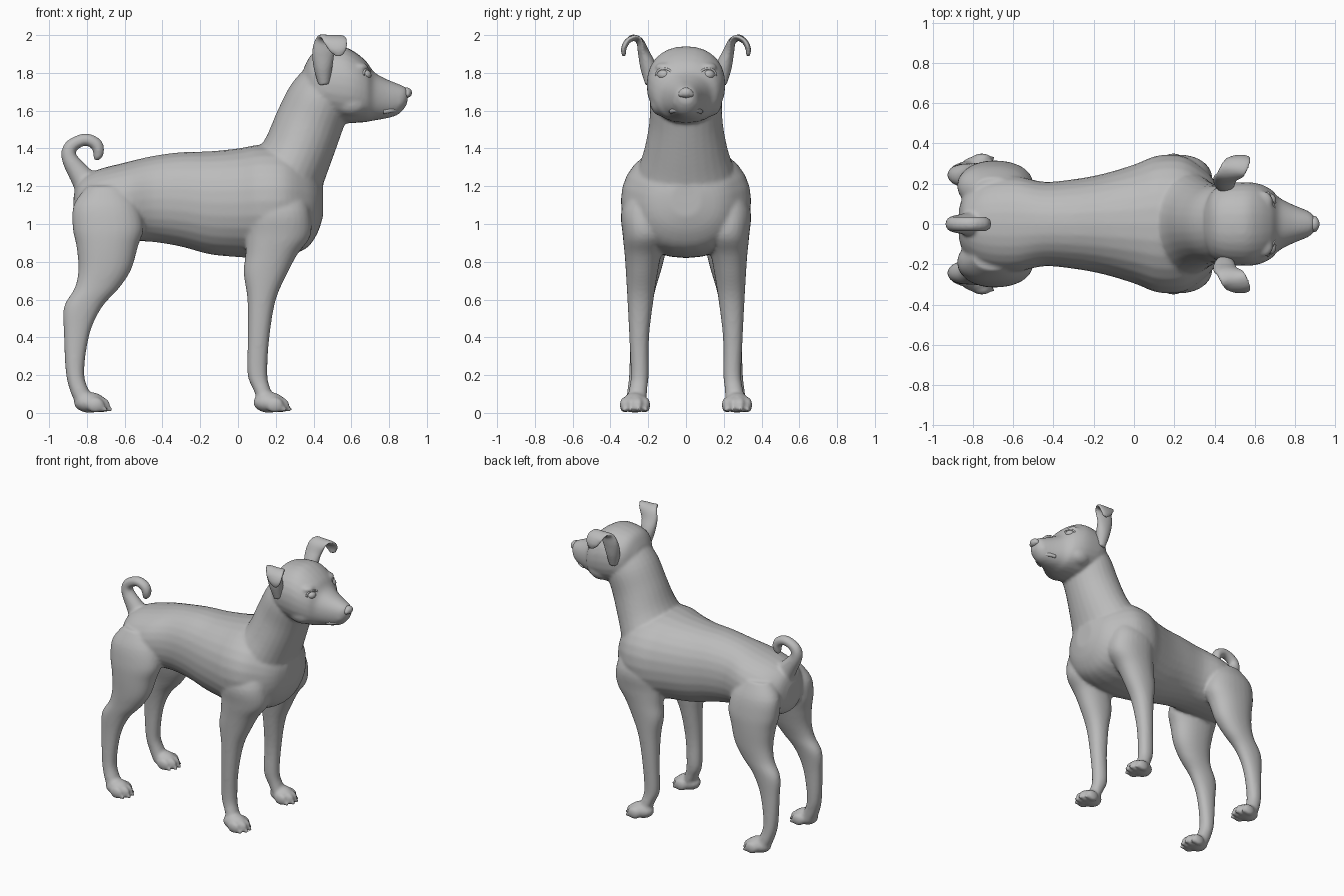
import bpy
import bmesh
import math
from mathutils import Vector, Matrix

default_cube = bpy.data.objects.get("Cube")
if default_cube:
    bpy.data.objects.remove(default_cube, do_unlink=True)

coat = bpy.data.materials.new("plain grey")
coat.use_nodes = True
GREY = (0.5, 0.5, 0.5, 1)
coat.diffuse_color = GREY
coat.node_tree.nodes["Principled BSDF"].inputs["Base Color"].default_value = GREY

X, Y, Z = Vector((1, 0, 0)), Vector((0, 1, 0)), Vector((0, 0, 1))


def refine(stations, steps=4):
    """Catmull-Rom interpolation of every number in the stations."""
    result = []
    last = len(stations) - 1
    for i in range(last):
        a, b = stations[max(i - 1, 0)], stations[i]
        c, d = stations[i + 1], stations[min(i + 2, last)]
        for s in range(steps):
            t = s / steps
            result.append([q + t / 2 * (r - p + t * (2 * p - 5 * q + 4 * r - w + t * (3 * (q - r) + w - p)))
                           for p, q, r, w in zip(a, b, c, d)])
    result.append(list(stations[last]))
    return result


def loft(bm, rings, roundness=2.0, sides=28):
    """Skin closed rings given as (centre, half axis u, half axis v)."""
    part = bmesh.new()
    loops = []
    power = 2 / roundness
    for centre, u, v in rings:
        loop = []
        for k in range(sides):
            c, s = (f(math.tau * k / sides) for f in (math.cos, math.sin))
            c, s = (math.copysign(abs(w) ** power, w) for w in (c, s))
            loop.append(part.verts.new(centre + u * c + v * s))
        loops.append(loop)
    for low, high in zip(loops, loops[1:]):
        for k in range(sides):
            n = (k + 1) % sides
            part.faces.new((low[k], low[n], high[n], high[k]))
    part.faces.new(loops[0])
    part.faces.new(loops[-1])
    merge(bm, part)


def merge(bm, part):
    bmesh.ops.recalc_face_normals(part, faces=part.faces)
    mesh = bpy.data.meshes.new("temporary")
    part.to_mesh(mesh)
    part.free()
    bm.from_mesh(mesh)
    bpy.data.meshes.remove(mesh)


def along_x(bm, stations, roundness=2.0):
    """Stations: x, bottom, top, half width."""
    loft(bm, [(Vector((x, 0, (lo + hi) / 2)), Z * (hi - lo) / 2, Y * w)
              for x, lo, hi, w in refine(stations)], roundness)


def along_z(bm, stations, side):
    """Stations: z, back, front, inner, outer."""
    loft(bm, [(Vector(((a + b) / 2, side * (c + d) / 2, z)), X * (b - a) / 2, Y * (d - c) / 2)
              for z, a, b, c, d in refine(stations)], 2.2)


def tube(bm, stations, across=Y):
    """Stations: x, y, z, half width along 'across', half thickness."""
    pts = refine(stations)
    rings = []
    for i, (x, y, z, w, t) in enumerate(pts):
        before, after = pts[max(i - 1, 0)], pts[min(i + 1, len(pts) - 1)]
        tangent = (Vector(after[:3]) - Vector(before[:3])).normalized()
        u = (across - tangent * across.dot(tangent)).normalized()
        rings.append((Vector((x, y, z)), u * w, tangent.cross(u) * t))
    loft(bm, rings)


def blob(bm, centre, radii):
    part = bmesh.new()
    bmesh.ops.create_uvsphere(part, u_segments=20, v_segments=12, radius=1,
                              matrix=Matrix.Translation(centre) @ Matrix.Diagonal((*radii, 1)))
    merge(bm, part)


def finish(name, bm):
    mesh = bpy.data.meshes.new(name)
    bm.to_mesh(mesh)
    bm.free()
    mesh.materials.append(coat)
    mesh.shade_smooth()
    obj = bpy.data.objects.new(name, mesh)
    bpy.context.collection.objects.link(obj)
    return obj


def fuse(obj, voxel, passes):
    """Blend overlapping volumes into one smooth skin."""
    remesh = obj.modifiers.new("fuse", 'REMESH')
    remesh.mode = 'VOXEL'
    remesh.voxel_size = voxel
    remesh.use_smooth_shade = True
    smooth = obj.modifiers.new("soften", 'SMOOTH')
    smooth.factor = 0.5
    smooth.iterations = passes
    bpy.context.view_layer.objects.active = obj
    for modifier in (remesh.name, smooth.name):
        bpy.ops.object.modifier_apply(modifier=modifier)


body = bmesh.new()

# Torso from rump to chest
along_x(body, [(-.87, 1.0, 1.15, .07), (-.84, .94, 1.23, .15), (-.75, .91, 1.285, .22),
               (-.6, .91, 1.325, .24), (-.45, .905, 1.36, .21), (-.3, .88, 1.38, .222),
               (-.15, .84, 1.385, .25), (0, .825, 1.40, .295), (.12, .82, 1.42, .34),
               (.25, .83, 1.41, .335), (.36, .87, 1.35, .26), (.42, .95, 1.27, .18),
               (.45, 1.04, 1.22, .08)], 2.15)

# Neck
tube(body, [(.2, 0, 1.1, .27, .22), (.26, 0, 1.26, .26, .2), (.32, 0, 1.39, .222, .185),
            (.375, 0, 1.53, .195, .18), (.43, 0, 1.66, .19, .17), (.48, 0, 1.76, .17, .14)])

# Skull and tapering muzzle
along_x(body, [(.35, 1.66, 1.83, .1), (.39, 1.6, 1.9, .165), (.45, 1.56, 1.93, .198),
               (.55, 1.535, 1.94, .208), (.62, 1.535, 1.91, .2), (.68, 1.54, 1.86, .172),
               (.72, 1.548, 1.805, .132), (.78, 1.558, 1.77, .1), (.84, 1.575, 1.745, .075),
               (.875, 1.605, 1.73, .058), (.897, 1.64, 1.715, .035)], 2.2)

# Tail curling forward
tube(body, [(-.76, 0, 1.16, .08, .09), (-.835, 0, 1.26, .055, .06), (-.893, 0, 1.35, .042, .042),
            (-.885, 0, 1.41, .037, .036), (-.81, 0, 1.447, .036, .033), (-.748, 0, 1.42, .036, .033),
            (-.74, 0, 1.37, .032, .028), (-.758, 0, 1.34, .015, .015)])


def paw(x, side):
    """Foot with four toes and claws; x is the ankle position."""
    y = .27 * side
    blob(body, (x + .06, y, .055), (.085, .065, .055))
    for offset, forward in ((-.056, .09), (-.02, .12), (.02, .12), (.056, .09)):
        blob(body, (x + forward, y + offset, .042), (.048, .025, .042))
        blob(body, (x + forward + .042, y + offset * 1.05, .018), (.025, .01, .014))


for side in (1, -1):
    # Front leg with elbow
    along_z(body, [(1.2, .09, .34, .1, .28), (1.07, .05, .38, .1, .342), (.94, .04, .385, .1, .335),
                   (.84, .04, .315, .13, .325), (.74, .03, .262, .15, .318), (.6, .05, .2, .172, .31),
                   (.4, .052, .166, .196, .3), (.21, .05, .155, .197, .292), (.13, .078, .17, .205, .3),
                   (.05, .115, .2, .21, .32)], side)
    paw(.105, side)

    # Hind leg with thigh and hock
    along_z(body, [(1.2, -.8, -.6, .08, .23), (1.1, -.87, -.53, .08, .285), (.98, -.875, -.5, .08, .31),
                   (.88, -.855, -.53, .1, .315), (.76, -.845, -.565, .13, .312), (.66, -.865, -.63, .16, .305),
                   (.56, -.922, -.72, .182, .3), (.42, -.922, -.785, .198, .296), (.22, -.912, -.815, .205, .3),
                   (.12, -.89, -.79, .21, .31), (.05, -.86, -.75, .21, .32)], side)
    paw(-.845, side)

    # Brow and cheek
    blob(body, (.64, .11 * side, 1.83), (.05, .055, .025))
    blob(body, (.6, .125 * side, 1.64), (.09, .065, .07))

    # Upper lip
    blob(body, (.825, .036 * side, 1.645), (.06, .04, .035))

finish_body = finish("body", body)
fuse(finish_body, .011, 5)

# Folded ears
for name, side in (("left_ear", 1), ("right_ear", -1)):
    ear = bmesh.new()
    tube(ear, [(.455, .185 * side, 1.74, .03, .03), (.45, .2 * side, 1.83, .05, .042),
               (.452, .225 * side, 1.91, .06, .03), (.472, .243 * side, 1.965, .064, .02),
               (.495, .275 * side, 1.985, .066, .016), (.518, .312 * side, 1.965, .062, .015),
               (.53, .33 * side, 1.925, .048, .014), (.535, .328 * side, 1.89, .02, .01)], X)
    fuse(finish(name, ear), .007, 3)

# Eyes with rims
for name, side in (("left_eye", 1), ("right_eye", -1)):
    eye = bmesh.new()
    blob(eye, (.672, .116 * side, 1.79), (.034, .036, .028))
    finish(name, eye)
    rim = bmesh.new()
    ring = [(.683 - .018 * math.cos(a), (.116 + .042 * math.cos(a)) * side,
             1.79 + .032 * math.sin(a), .006, .006)
            for a in (math.tau * k / 12 for k in range(13))]
    tube(rim, ring, Vector((1, .4 * side, 0)))
    finish(name + "lid", rim)

# Nose with two nostril wings
nose = bmesh.new()
blob(nose, (.892, 0, 1.695), (.03, .036, .028))
for side in (1, -1):
    blob(nose, (.89, .024 * side, 1.688), (.023, .018, .018))
fuse(finish("nose", nose), .006, 2)

# Lower lip curving below the muzzle
lip = bmesh.new()
tube(lip, [(.77, -.08, 1.595, .012, .01), (.82, -.058, 1.603, .014, .012), (.856, 0, 1.612, .018, .014),
           (.82, .058, 1.603, .014, .012), (.77, .08, 1.595, .012, .01)], Z)
finish("lower_lip", lip)
